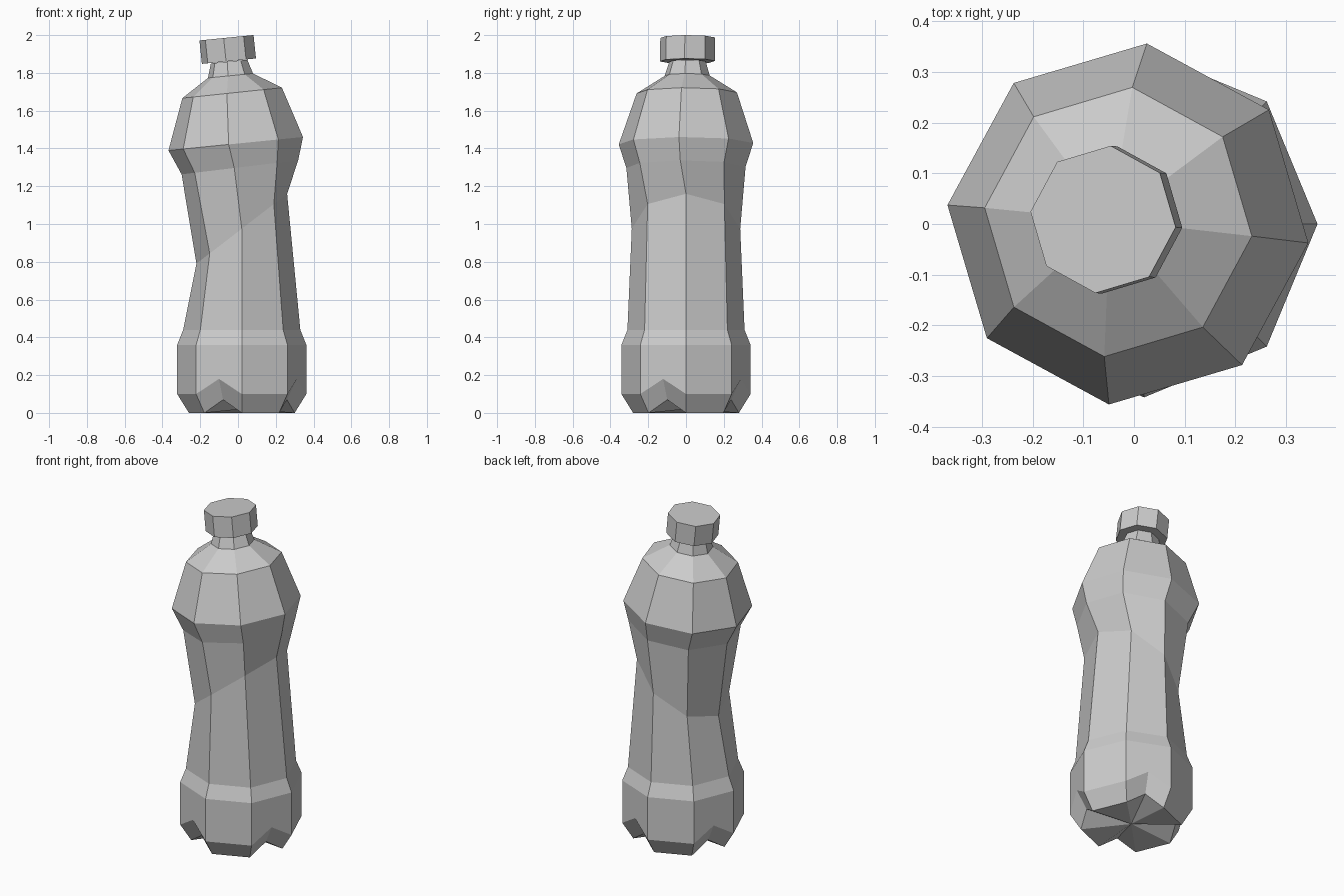
import bpy, bmesh
from math import sin, cos, radians

if "Cube" in bpy.data.objects:
    bpy.data.objects.remove(bpy.data.objects["Cube"])

N = 8


def ring(bm, cx, z, rx, ry, turn=0, slope=0, cy=0):
    """Octagonal section, tilted along x by slope."""
    out = []
    for i in range(N):
        a = radians(45 * i + turn)
        x = rx * cos(a)
        out.append(bm.verts.new((cx + x, cy + ry * sin(a), z + slope * x)))
    return out


def bridge(bm, low, high):
    for i in range(N):
        j = (i + 1) % N
        bm.faces.new((low[i], low[j], high[j], high[i]))


def finish(bm, name):
    bmesh.ops.recalc_face_normals(bm, faces=bm.faces)
    me = bpy.data.meshes.new(name)
    bm.to_mesh(me)
    bm.free()
    bpy.context.collection.objects.link(bpy.data.objects.new(name, me))


# Bottle body: straight base, tilted waist, twisted shoulder, neck
bm = bmesh.new()
sections = [
    (0.02, 0.36, 0.342, 0.342),
    (0.02, 0.44, 0.31, 0.31),
    (0.02, 0.975, 0.24, 0.287, 0, 0.77),
    (0.01, 1.30, 0.31, 0.317, -5.5, 0.12),
    (-0.012, 1.425, 0.358, 0.358, -6, 0.10),
    (-0.031, 1.694, 0.265, 0.267, -6, 0.105, 0.004),
    (-0.04, 1.785, 0.12, 0.12, -6, 0.10, 0.006),
    (-0.047, 1.86, 0.097, 0.097, -6, 0.10, 0.008),
]
rings = [ring(bm, *s) for s in sections]
for low, high in zip(rings, rings[1:]):
    bridge(bm, low, high)
bm.faces.new(rings[-1])

# Footed bottom: four flat feet alternating with four notches
top = rings[0]
outer = ring(bm, 0.02, 0.10, 0.342, 0.342)
inner = ring(bm, 0.02, 0.0, 0.28, 0.28)
centre = bm.verts.new((0.02, 0, 0.02))
for i in range(N):
    j = (i + 1) % N
    if i % 2 == 0:
        bm.faces.new((outer[i], outer[j], top[j], top[i]))
        bm.faces.new((inner[i], inner[j], outer[j], outer[i]))
        bm.faces.new((centre, inner[j], inner[i]))
    else:
        p = bm.verts.new((outer[i].co + outer[j].co) / 2)
        q = bm.verts.new((inner[i].co + inner[j].co) / 2)
        p.co.z, q.co.z = 0.18, 0.07
        bm.faces.new((top[i], top[j], p))
        for k in (i, j):
            bm.faces.new((top[k], p, outer[k]))
            bm.faces.new((outer[k], p, q, inner[k]))
            bm.faces.new((inner[k], q, centre))
finish(bm, "bottle")

# Screw cap, tilted with the neck
bm = bmesh.new()
low = ring(bm, -0.048, 1.862, 0.144, 0.146, -6, 0.10, 0.008)
high = ring(bm, -0.061, 1.986, 0.144, 0.146, -6, 0.10, 0.009)
bridge(bm, low, high)
bm.faces.new(low)
bm.faces.new(high)
finish(bm, "cap")
